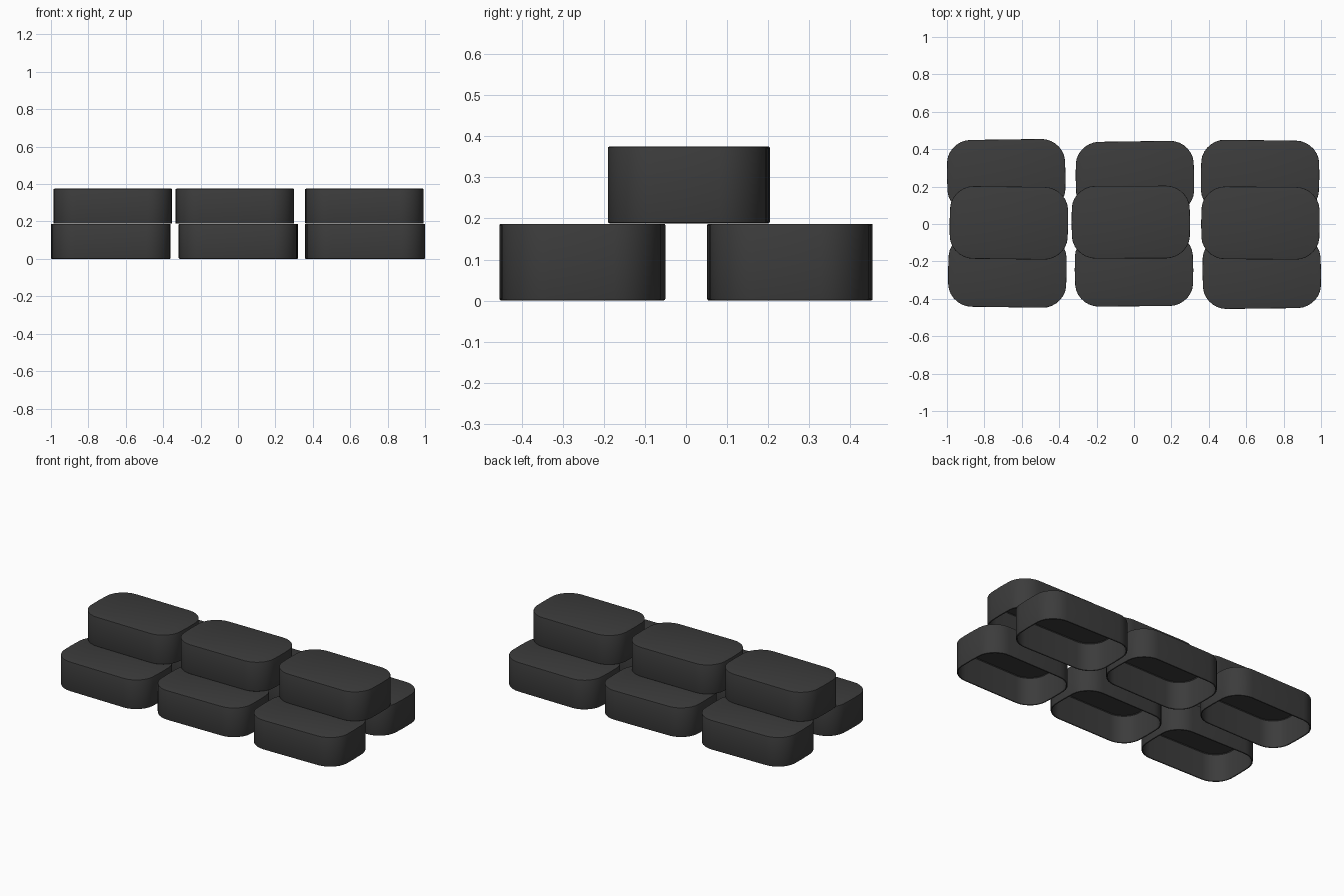
import bpy
import bmesh
import math

cube = bpy.data.objects.get("Cube")
if cube:
    bpy.data.objects.remove(cube, do_unlink=True)

HALF_X, HALF_Y, RADIUS, HEIGHT = 0.317, 0.194, 0.115, 0.187
BOW = 0.012       # gentle outward bulge of the short sides
STEPS = 7         # segments per rounded corner

charcoal = bpy.data.materials.new("charcoal")
charcoal.use_nodes = True
colour = (0.045, 0.045, 0.045, 1)
charcoal.diffuse_color = colour
bsdf = charcoal.node_tree.nodes["Principled BSDF"]
bsdf.inputs["Base Color"].default_value = colour
bsdf.inputs["Roughness"].default_value = 0.6


def outline(inset):
    """Rounded rectangle, moved inward by inset, with bowed short sides."""
    hx, hy, r = HALF_X - BOW - inset, HALF_Y - inset, RADIUS - inset
    points = []
    for quarter, (sx, sy) in enumerate([(1, 1), (-1, 1), (-1, -1), (1, -1)]):
        for i in range(STEPS + 1):
            a = (quarter + i / STEPS) * math.pi / 2
            points.append((sx * (hx - r) + r * math.cos(a),
                           sy * (hy - r) + r * math.sin(a)))
        # middle point on each short side
        if quarter == 1:
            points.append((-hx, 0))
        if quarter == 3:
            points.append((hx, 0))
    return [(x + BOW * (x / hx) * (1 - (y / hy) ** 2), y) for x, y in points]


def cap_mesh():
    """Hollow thin-walled cap: ceiling, inner wall, rim, outer wall, flat top."""
    profile = [(0.012, 0.178), (0.008, 0.174), (0.008, 0.002), (0.006, 0),
               (0.004, 0), (0.001, 0.002), (0, 0.005),
               (0, HEIGHT - 0.004), (0.001, HEIGHT - 0.001), (0.004, HEIGHT)]
    bm = bmesh.new()
    rings = [[bm.verts.new((x, y, z)) for x, y in outline(inset)]
             for inset, z in profile]
    for low, high in zip(rings, rings[1:]):
        n = len(low)
        for i in range(n):
            j = (i + 1) % n
            bm.faces.new((low[i], low[j], high[j], high[i]))
    bm.faces.new(rings[0][::-1])
    bm.faces.new(rings[-1])
    bmesh.ops.recalc_face_normals(bm, faces=bm.faces)
    mesh = bpy.data.meshes.new("hollow_cap")
    bm.to_mesh(mesh)
    bm.free()
    mesh.materials.append(charcoal)
    return mesh


# Each row: base height, then (x, y, turn in degrees) from right to left
rows = {
    "back_cap": (0, [(-0.683, 0.258, 0.8), (0.005, 0.248, 0.8), (0.674, 0.254, -0.7)]),
    "front_cap": (0, [(-0.677, -0.251, -0.8), (0, -0.246, 0.5), (0.683, -0.258, 0.7)]),
    "upper_cap": (HEIGHT + 0.001, [(-0.669, 0.006, -0.7), (-0.017, 0.01, 0.2),
                                   (0.676, 0.005, -0.4)]),
}
mesh = cap_mesh()
bpy.ops.object.select_all(action="DESELECT")
for row, (z, places) in rows.items():
    for side, (x, y, turn) in zip(("right", "middle", "left"), places):
        cap = bpy.data.objects.new(f"{row}_{side}", mesh)
        cap.location = (x, y, z)
        cap.rotation_euler.z = math.radians(turn)
        bpy.context.collection.objects.link(cap)
        cap.select_set(True)
        bpy.context.view_layer.objects.active = cap
bpy.ops.object.shade_smooth_by_angle(angle=math.radians(35))
